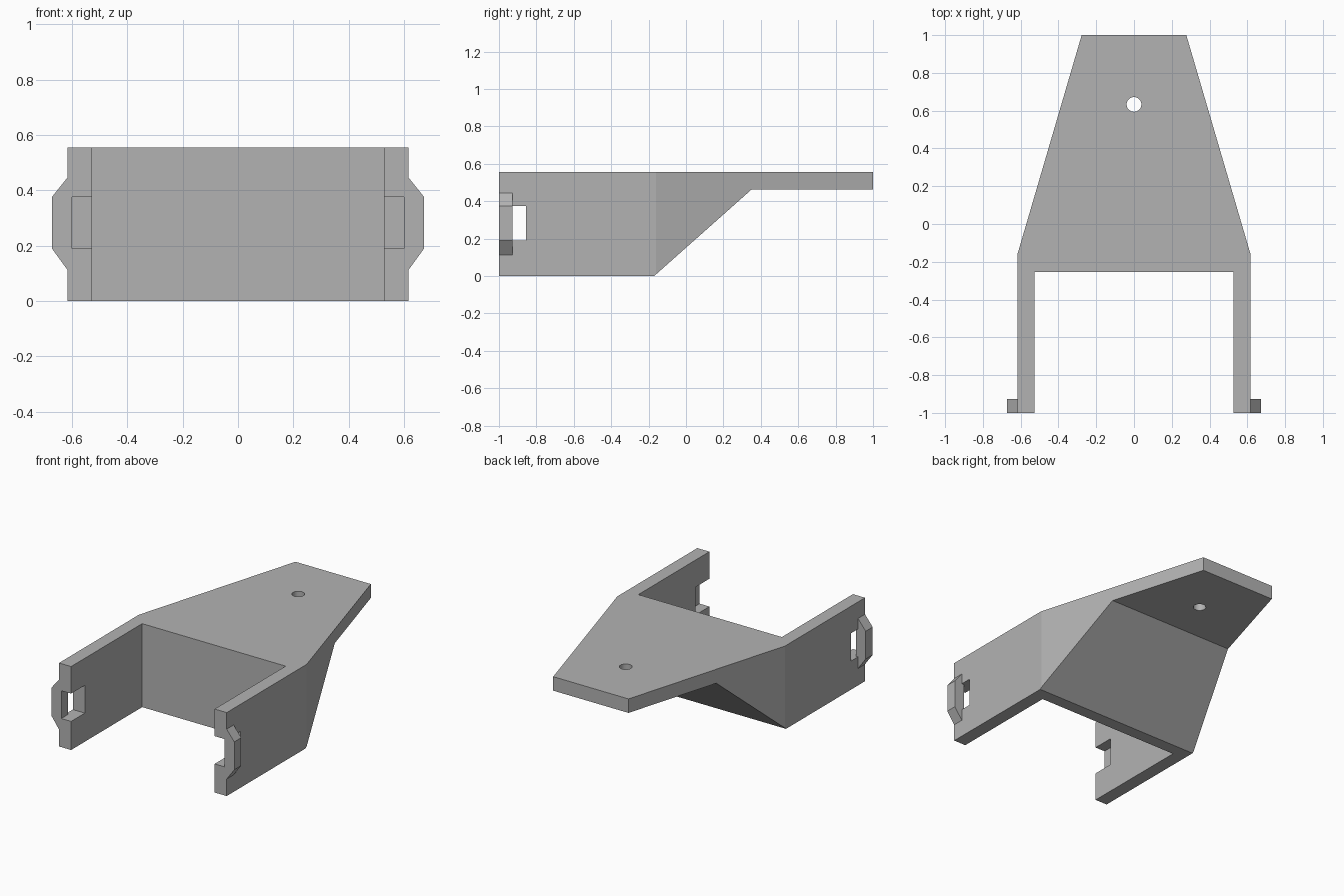
import bpy
import bmesh
from mathutils import Vector

cube = bpy.data.objects.get("Cube")
if cube:
    bpy.data.objects.remove(cube, do_unlink=True)

grey = bpy.data.materials.new("plain_grey")
grey.use_nodes = True
GREY = (0.45, 0.45, 0.45, 1)
grey.diffuse_color = GREY
grey.node_tree.nodes["Principled BSDF"].inputs["Base Color"].default_value = GREY


def prism(name, profile, axis, start, end):
    """Extrude a 2D profile along an axis; the profile uses the other two axes in order."""
    def place(a, b):
        point = [a, b]
        point.insert(axis, start)
        return point

    direction = Vector((0, 0, 0))
    direction[axis] = end - start
    bm = bmesh.new()
    base = bm.faces.new([bm.verts.new(place(a, b)) for a, b in profile])
    grown = bmesh.ops.extrude_face_region(bm, geom=[base], use_keep_orig=True)
    moved = [g for g in grown["geom"] if isinstance(g, bmesh.types.BMVert)]
    bmesh.ops.translate(bm, verts=moved, vec=direction)
    bmesh.ops.recalc_face_normals(bm, faces=bm.faces)
    mesh = bpy.data.meshes.new(name)
    bm.to_mesh(mesh)
    bm.free()
    mesh.materials.append(grey)
    obj = bpy.data.objects.new(name, mesh)
    bpy.context.collection.objects.link(obj)
    return obj


def box(name, x0, x1, y0, y1, z0, z1):
    return prism(name, [(x0, y0), (x1, y0), (x1, y1), (x0, y1)], 2, z0, z1)


def boolean(target, tool, operation):
    """Apply a boolean and remove its helper."""
    mod = target.modifiers.new("shape", "BOOLEAN")
    mod.operation = operation
    mod.solver = "EXACT"
    mod.object = tool
    tool.hide_render = True
    bpy.ops.object.select_all(action="DESELECT")
    bpy.context.view_layer.objects.active = target
    target.select_set(True)
    bpy.ops.object.modifier_apply(modifier=mod.name)
    bpy.data.objects.remove(tool, do_unlink=True)


TOP = 0.555
SLOT_LOW, SLOT_HIGH = 0.19, 0.375

# Bracket body: tapered plan trimmed by the sloping side profile
half = [(0.617, -1), (0.617, -0.16), (0.277, 1)]
plan = half + [(-x, y) for x, y in reversed(half)]
body = prism("bracket_body", plan, 2, 0, TOP)
side = [(-1.1, 0), (-0.17, 0), (0.35, 0.462), (1.1, 0.462), (1.1, TOP + 0.1), (-1.1, TOP + 0.1)]
boolean(body, prism("side_trim", side, 0, -1, 1), "INTERSECT")

# Open front between the two arms
boolean(body, box("front_gap", -0.528, 0.528, -1.2, -0.253, -0.1, 0.7), "DIFFERENCE")

# Round hole through the rear plate
bpy.ops.mesh.primitive_cylinder_add(vertices=32, radius=0.039, depth=1, location=(0, 0.633, 0.5))
boolean(body, bpy.context.object, "DIFFERENCE")

# Slots at the arm tips, each bridged on the outside by a bevelled clip
for label, s in (("left", 1), ("right", -1)):
    boolean(body, box("slot", s * 0.5, s * 0.7, -1.1, -0.855, SLOT_LOW, SLOT_HIGH), "DIFFERENCE")
    clip = [(0.617, 0.113), (0.673, SLOT_LOW), (0.673, SLOT_HIGH), (0.617, 0.445),
            (0.617, SLOT_HIGH), (0.6, SLOT_HIGH), (0.6, SLOT_LOW), (0.617, SLOT_LOW)]
    prism(label + "_clip", [(s * x, z) for x, z in clip], 1, -1, -0.927)
